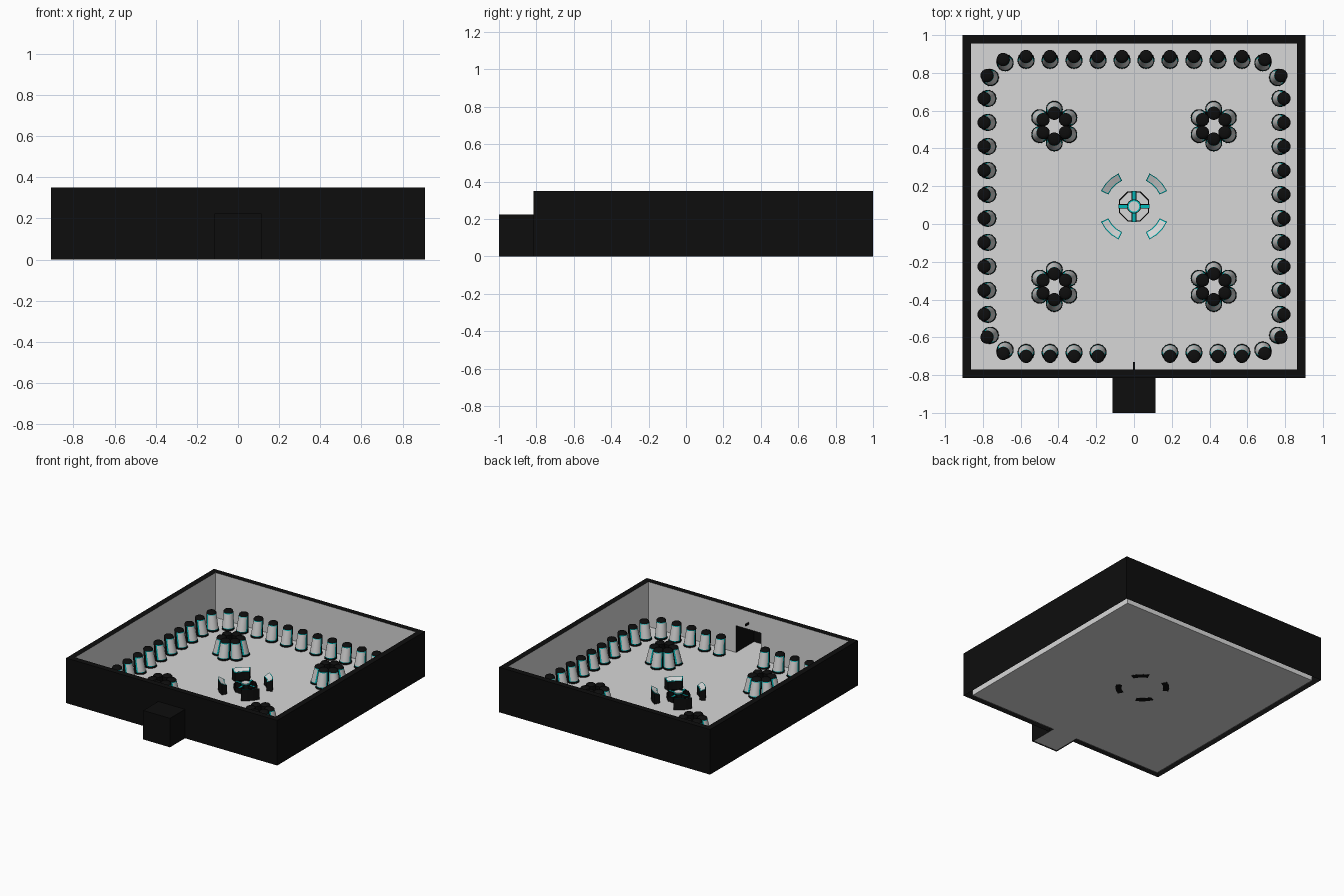
import bpy, bmesh, math
from math import sin, cos, pi, radians

if "Cube" in bpy.data.objects:
    bpy.data.objects.remove(bpy.data.objects["Cube"])

def material(name, c):
    m = bpy.data.materials.new(name)
    m.diffuse_color = (*c, 1)
    m.use_nodes = True
    m.node_tree.nodes["Principled BSDF"].inputs["Base Color"].default_value = m.diffuse_color
    return m

GREY, BLACK, CYAN = 0, 1, 2
MATS = [material("light grey", (0.68, 0.68, 0.68)),
        material("black", (0.004, 0.004, 0.004)),
        material("cyan", (0.0, 0.5, 0.5))]
CY = 0.093          # room centre in y

def finish(name, bm, loc=(0, 0, 0), rot=0, smooth=False):
    me = bpy.data.meshes.new(name)
    bm.to_mesh(me)
    bm.free()
    for m in MATS:
        me.materials.append(m)
    ob = bpy.data.objects.new(name, me)
    bpy.context.collection.objects.link(ob)
    ob.location, ob.rotation_euler[2] = loc, rot
    if smooth:
        bpy.context.view_layer.objects.active = ob
        ob.select_set(True)
        bpy.ops.object.shade_smooth_by_angle(angle=radians(35))
        ob.select_set(False)
    return ob

def face(bm, pts, mat):
    f = bm.faces.new([bm.verts.new(p) for p in pts])
    f.material_index = mat
    return f

def box(bm, x0, x1, y0, y1, z0, z1, mat, top=None):
    r = bmesh.ops.create_cube(bm, size=1)
    for v in r["verts"]:
        v.co = ((x0 + x1) / 2 + v.co.x * (x1 - x0), (y0 + y1) / 2 + v.co.y * (y1 - y0),
                (z0 + z1) / 2 + v.co.z * (z1 - z0))
    for f in {f for v in r["verts"] for f in v.link_faces}:
        f.material_index = top if top is not None and f.normal.z > 0.9 else mat

# --- room shell: inner and outer sheets, open underneath ---
H, R, RI, DW, DH = 0.35, 0.908, 0.863, 0.108, 0.21
bm = bmesh.new()
for r, mat, flip in ((R, BLACK, 1), (RI, GREY, -1)):
    for k in range(4):
        a = k * pi / 2          # k = 0 is the front wall
        def P(u, z):
            u *= flip
            return (u * cos(a) + r * sin(a), CY + u * sin(a) - r * cos(a), z)
        strips = [(-r, r, 0, H)]
        if k == 0:              # leave the doorway open
            strips = [(-r, -DW, 0, H), (DW, r, 0, H), (-DW, DW, DH, H)]
        for u0, u1, z0, z1 in strips:
            face(bm, [P(u0, z0), P(u1, z0), P(u1, z1), P(u0, z1)], mat)
for k in range(4):              # black wall top
    def T(r, s):
        a = k * pi / 2 + s * pi / 4
        return (r * math.sqrt(2) * cos(a), CY + r * math.sqrt(2) * sin(a), H)
    face(bm, [T(R, -1), T(R, 1), T(RI, 1), T(RI, -1)], BLACK)
finish("walls", bm)

# --- floor with the entrance strip ---
bm = bmesh.new()
Z = 0.002
face(bm, [(-RI, CY - RI, Z), (RI, CY - RI, Z), (RI, CY + RI, Z), (-RI, CY + RI, Z)], GREY)
face(bm, [(-DW, -0.995, Z), (DW, -0.995, Z), (DW, CY - RI, Z), (-DW, CY - RI, Z)], GREY)
finish("floor", bm)

# --- entrance alcove: outer shell and inner passage ---
bm = bmesh.new()
for w, y0, y1, h, s in ((0.115, -1.0, CY - R, 0.225, 1), (DW, -0.99, CY - RI, DH, -1)):
    for pts in ([(-w, y0, 0), (w, y0, 0), (w, y0, h), (-w, y0, h)],
                [(w, y0, 0), (w, y1, 0), (w, y1, h), (w, y0, h)],
                [(-w, y1, 0), (-w, y0, 0), (-w, y0, h), (-w, y1, h)],
                [(-w, y0, h), (w, y0, h), (w, y1, h), (-w, y1, h)]):
        face(bm, pts[::s], BLACK)
finish("entrance_alcove", bm)

# --- small lamp above the door ---
bm = bmesh.new()
box(bm, -0.004, 0.004, CY - RI, CY - RI + 0.04, 0.25, 0.265, BLACK)
finish("door_lamp", bm)

# --- leaning pod, front towards +x, leaning back towards -x ---
def make_pod():
    bm = bmesh.new()
    N, LEAN = 24, 0.023
    # radius, height, band above this ring
    prof = [(0.045, 0.003, "base"), (0.045, 0.012, "base"), (0.042, 0.014, "trim"),
            (0.042, 0.019, "body"), (0.035, 0.120, "trim"), (0.035, 0.125, "base"),
            (0.034, 0.133, "base"), (0.029, 0.139, "base"), (0.018, 0.143, "base")]
    rings = [[bm.verts.new((r * cos(2 * pi * i / N) - LEAN * z / 0.14, r * sin(2 * pi * i / N), z))
              for i in range(N)] for r, z, _ in prof]
    for j in range(len(prof) - 1):
        band = prof[j][2]
        for i in range(N):
            k = (i + 1) % N
            f = bm.faces.new([rings[j][i], rings[j][k], rings[j + 1][k], rings[j + 1][i]])
            ang = min(i + 0.5, N - i - 0.5) * 360 / N
            f.material_index = BLACK
            if band == "trim" and ang < 90:
                f.material_index = CYAN
            elif band == "body":
                f.material_index = GREY if ang < 75 else CYAN if ang < 90 else BLACK
    for ring in (rings[0][::-1], rings[-1]):
        bm.faces.new(ring).material_index = BLACK
    return finish("pod", bm, smooth=True)

# pod places: x, y, facing angle
places = []
for k in range(4):                              # k = 0 is the front row
    a = k * pi / 2
    row = [((i - 4.5) * 0.127, -0.773, pi / 2) for i in range(10) if k or i not in (4, 5)]
    row += [(0.682, -0.760, radians(120)), (0.760, -0.682, radians(150))]
    for x, y, r in row:
        places.append((x * cos(a) - y * sin(a), CY + x * sin(a) + y * cos(a), r + a))
for sx in (-1, 1):                              # four clusters facing outward
    for sy in (-1, 1):
        for i in range(6):
            r = pi / 2 + i * pi / 3
            places.append((sx * 0.422 + 0.089 * cos(r), CY + sy * 0.425 + 0.089 * sin(r), r))
first = make_pod()
for i, (x, y, r) in enumerate(places):
    ob = first if i == 0 else first.copy()
    if i:
        bpy.context.collection.objects.link(ob)
    ob.location, ob.rotation_euler[2] = (x, y, 0), r

# --- four curved control desks with sloped tops ---
for q in range(4):
    bm = bmesh.new()
    def D(r, deg, z):
        return (r * cos(radians(deg)), r * sin(radians(deg)), z)
    def slab(ri, ro, da, zb, zi, zo, top, side):
        angs = [-da, -da / 3, da / 3, da]
        for a, b in zip(angs, angs[1:]):
            face(bm, [D(ri, a, zi), D(ro, a, zo), D(ro, b, zo), D(ri, b, zi)], top)
            face(bm, [D(ri, b, zb), D(ro, b, zb), D(ro, a, zb), D(ri, a, zb)], side)
            face(bm, [D(ro, a, zb), D(ro, b, zb), D(ro, b, zo), D(ro, a, zo)], side)
            face(bm, [D(ri, b, zb), D(ri, a, zb), D(ri, a, zi), D(ri, b, zi)], side)
        for a, s in ((-da, 1), (da, -1)):
            face(bm, [D(ri, a, zb), D(ro, a, zb), D(ro, a, zo), D(ri, a, zi)][::s], side)
    slab(0.150, 0.193, 20, 0.0, 0.068, 0.088, CYAN, BLACK)
    slab(0.155, 0.188, 18, 0.06, 0.072, 0.088, GREY, CYAN)
    finish("control_desk", bm, (0, CY, 0), pi / 4 + q * pi / 2)

# --- centre table: octagonal ring, cross arms and hub ---
bm = bmesh.new()
for i in range(8):
    a, b = (radians(22.5 + 45 * j) for j in (i, i + 1))
    C = lambda r, t, z: (r * cos(t), r * sin(t), z)
    ro, ri, z0, z1 = 0.087, 0.080, 0.003, 0.04
    face(bm, [C(ro, a, z0), C(ro, b, z0), C(ro, b, z1), C(ro, a, z1)], BLACK)
    face(bm, [C(ri, b, z0), C(ri, a, z0), C(ri, a, z1), C(ri, b, z1)], BLACK)
    face(bm, [C(ri, a, z1), C(ro, a, z1), C(ro, b, z1), C(ri, b, z1)], BLACK)
finish("table_ring", bm, (0, CY, 0))
bm = bmesh.new()
for w, z1, top in ((0.012, 0.042, BLACK), (0.008, 0.045, CYAN)):
    box(bm, -0.082, 0.082, -w, w, 0.003, z1, BLACK, top)
    box(bm, -w, w, -0.082, 0.082, 0.003, z1 + 0.0005, BLACK, top)
finish("table_arms", bm, (0, CY, 0))
bm = bmesh.new()
for r, z1, mat in ((0.038, 0.050, BLACK), (0.034, 0.054, CYAN), (0.028, 0.058, GREY)):
    n = len(bm.faces)
    c = bmesh.ops.create_cone(bm, cap_ends=True, segments=16, radius1=r, radius2=r, depth=z1 - 0.003)
    for v in c["verts"]:
        v.co.z += (z1 + 0.003) / 2
    for f in {f for v in c["verts"] for f in v.link_faces}:
        f.material_index = mat
finish("table_hub", bm, (0, CY, 0))
